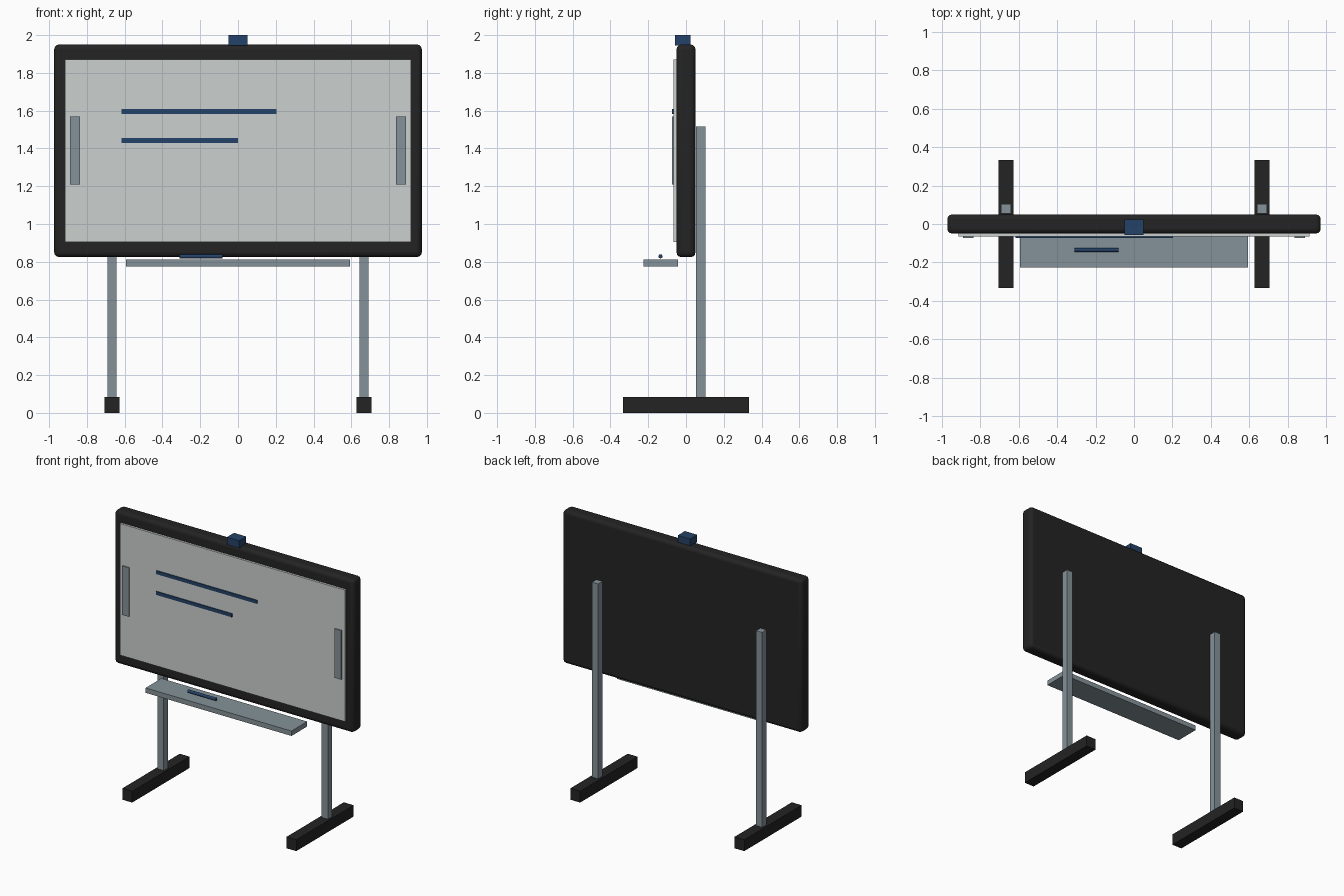
import bpy, math

if "Cube" in bpy.data.objects:
    bpy.data.objects.remove(bpy.data.objects["Cube"])


def material(name, r, g, b):
    m = bpy.data.materials.new(name)
    m.diffuse_color = (r, g, b, 1)
    m.use_nodes = True
    m.node_tree.nodes["Principled BSDF"].inputs["Base Color"].default_value = m.diffuse_color
    return m


BLACK = material("charcoal_black", 0.017, 0.017, 0.017)
STEEL = material("steel_grey", 0.235, 0.29, 0.32)
PANEL = material("pale_screen_grey", 0.60, 0.63, 0.61)
NAVY = material("navy_blue", 0.018, 0.055, 0.14)


def box(name, lo, hi, mat, bevel=0, segments=3):
    """Box between two opposite corners, with optional rounded edges."""
    bpy.ops.mesh.primitive_cube_add(size=1)
    ob = bpy.context.object
    ob.name = name
    for v in ob.data.vertices:
        v.co = [l + (c + 0.5) * (h - l) for l, h, c in zip(lo, hi, v.co)]
    ob.data.materials.append(mat)
    if bevel:
        mod = ob.modifiers.new("rounded_edges", "BEVEL")
        mod.width = bevel
        mod.segments = segments
        bpy.ops.object.shade_smooth_by_angle(angle=math.radians(35))
    return ob


# Display housing and the screen panel on its front
box("display_housing", (-0.973, -0.05, 0.825), (0.973, 0.05, 1.95), BLACK, 0.025)
box("screen_panel", (-0.915, -0.066, 0.905), (0.915, -0.049, 1.872), PANEL)

# Camera on the top edge
box("camera", (-0.05, -0.058, 1.945), (0.05, 0.024, 2.0), NAVY)

# Written strokes on the screen
box("long_stroke", (-0.617, -0.073, 1.583), (0.204, -0.065, 1.608), NAVY)
box("short_stroke", (-0.617, -0.073, 1.43), (0.0, -0.065, 1.455), NAVY)

# Mirrored side parts: speaker strip, post and foot
for side, s in (("left", -1), ("right", 1)):
    def pair(name, x, half, y0, y1, z0, z1, mat):
        box(side + "_" + name, (s * x - half, y0, z0), (s * x + half, y1, z1), mat)
    pair("speaker_strip", 0.863, 0.027, -0.074, -0.065, 1.21, 1.57, STEEL)
    pair("post", 0.667, 0.025, 0.054, 0.104, 0.08, 1.515, STEEL)
    pair("foot", 0.667, 0.04, -0.333, 0.333, 0.0, 0.083, BLACK)

# Pen tray with a pen
box("pen_tray", (-0.593, -0.226, 0.775), (0.593, -0.043, 0.811), STEEL)
bpy.ops.mesh.primitive_cylinder_add(vertices=16, radius=0.011, depth=0.228,
                                    location=(-0.196, -0.135, 0.829),
                                    rotation=(0, math.pi / 2, 0))
pen = bpy.context.object
pen.name = "pen"
pen.data.materials.append(NAVY)
bpy.ops.object.shade_smooth_by_angle(angle=math.radians(35))
